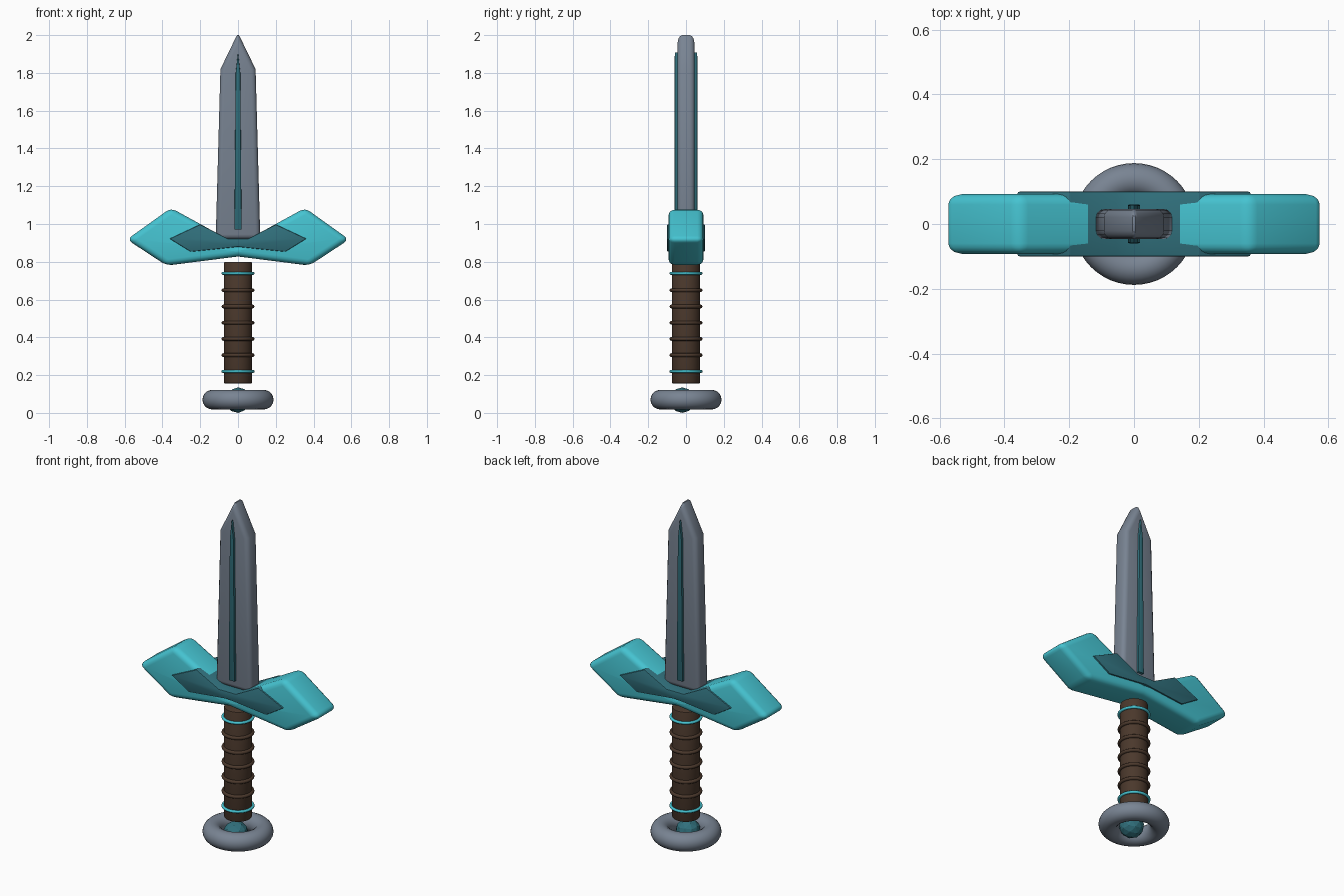
import bpy, bmesh, math

if "Cube" in bpy.data.objects:
    bpy.data.objects.remove(bpy.data.objects["Cube"])


def material(name, rgb):
    m = bpy.data.materials.new(name)
    m.diffuse_color = (*rgb, 1)
    m.use_nodes = True
    m.node_tree.nodes["Principled BSDF"].inputs["Base Color"].default_value = m.diffuse_color
    return m


STEEL = material("steel", (0.19, 0.23, 0.29))
CYAN = material("cyan", (0.06, 0.55, 0.64))
TEAL = material("dark_teal", (0.03, 0.16, 0.2))
LEATHER = material("leather", (0.07, 0.04, 0.025))


def finish(name, mat, smooth=True):
    ob = bpy.context.object
    ob.name = name
    ob.data.materials.append(mat)
    if smooth:
        bpy.ops.object.shade_smooth_by_angle(angle=math.radians(35))
    return ob


def plate(name, half, depth, bevel, mat, segments=3):
    """Mirror a half profile (x, z) across x = 0, extrude along y, bevel."""
    outline = half + [(-x, z) for x, z in reversed(half) if x > 0]
    bm = bmesh.new()
    face = bm.faces.new([bm.verts.new((x, -depth, z)) for x, z in outline])
    out = bmesh.ops.extrude_face_region(bm, geom=[face])
    moved = [g for g in out["geom"] if isinstance(g, bmesh.types.BMVert)]
    bmesh.ops.translate(bm, verts=moved, vec=(0, 2 * depth, 0))
    bmesh.ops.recalc_face_normals(bm, faces=bm.faces)
    me = bpy.data.meshes.new(name)
    bm.to_mesh(me)
    bm.free()
    ob = bpy.data.objects.new(name, me)
    bpy.context.collection.objects.link(ob)
    bpy.ops.object.select_all(action='DESELECT')
    bpy.context.view_layer.objects.active = ob
    ob.select_set(True)
    b = ob.modifiers.new("bevel", 'BEVEL')
    b.width, b.segments, b.limit_method = bevel, segments, 'ANGLE'
    bpy.ops.object.modifier_apply(modifier="bevel")
    return finish(name, mat)


def ring(name, z, major, minor, mat, segs=48, sides=12):
    bpy.ops.mesh.primitive_torus_add(location=(0, 0, z), major_radius=major, minor_radius=minor,
                                     major_segments=segs, minor_segments=sides)
    ob = finish(name, mat, False)
    bpy.ops.object.shade_smooth()
    return ob


# Blade and its raised centre strip
blade = plate("blade", [(0, 2.015), (0.093, 1.82), (0.118, 0.92)], 0.046, 0.025, STEEL)
top = max(v.co.z for v in blade.data.vertices)
for v in blade.data.vertices:
    if v.co.z > 1.85:
        v.co.z += 2.0 - top
plate("blade_strip", [(0, 1.91), (0.012, 1.8), (0.019, 0.97)], 0.06, 0.003, TEAL, 2)

# Winged guard and its inlay
plate("guard", [(0, 0.89), (0.355, 1.085), (0.588, 0.918), (0.378, 0.78), (0, 0.828)],
      0.092, 0.032, CYAN, 4)
plate("guard_inlay", [(0.055, 0.923), (0.2, 0.998), (0.362, 0.922), (0.25, 0.853), (0, 0.879)],
      0.1, 0.005, TEAL, 2)

# Grip with leather and cyan bands
bpy.ops.mesh.primitive_cylinder_add(vertices=32, radius=0.075, depth=0.645, location=(0, 0, 0.4775))
mod = bpy.context.object.modifiers.new("bevel", 'BEVEL')
mod.width, mod.segments, mod.limit_method = 0.008, 2, 'ANGLE'
bpy.ops.object.modifier_apply(modifier="bevel")
finish("grip", LEATHER)
for i in range(5):
    ring(f"grip_wrap_{i + 1}", 0.306 + 0.0858 * i, 0.077, 0.01, LEATHER)
for label, z in (("lower", 0.22), ("upper", 0.739)):
    ring(f"grip_band_{label}", z, 0.08, 0.008, CYAN)

# Pommel ring with a faceted gem
ring("pommel_ring", 0.07, 0.136, 0.052, STEEL, 48, 20)
bpy.ops.mesh.primitive_ico_sphere_add(subdivisions=2, radius=0.0675, location=(0, -0.02, 0.0675))
finish("pommel_gem", TEAL, False)
